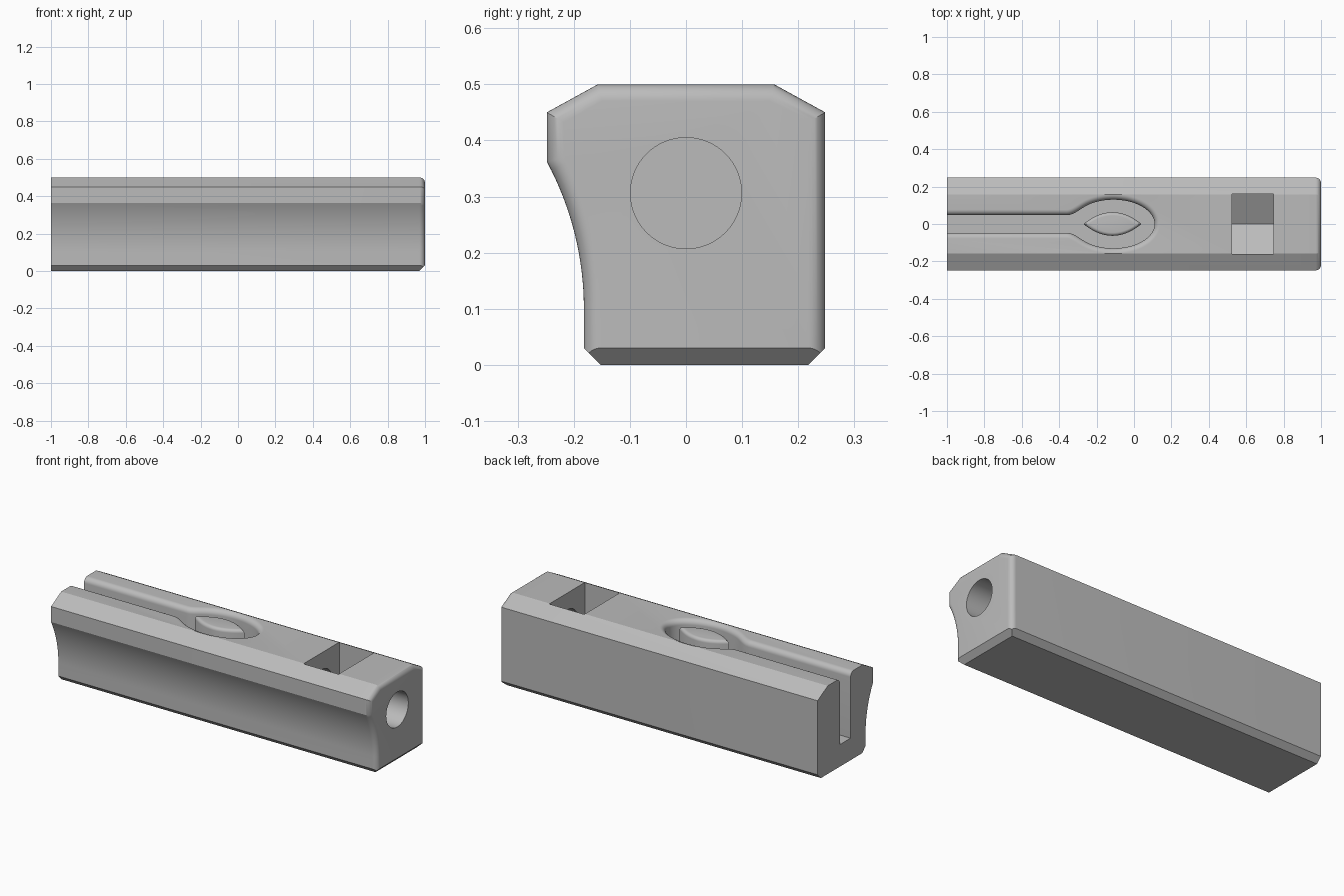
import bpy, bmesh
from math import sin, cos, pi, sqrt, asin, radians
from mathutils import Vector

cube = bpy.data.objects.get("Cube")
if cube:
    bpy.data.objects.remove(cube, do_unlink=True)

grey = bpy.data.materials.new("plain grey")
grey.use_nodes = True
grey.diffuse_color = (0.5, 0.5, 0.5, 1)
grey.node_tree.nodes["Principled BSDF"].inputs["Base Color"].default_value = grey.diffuse_color


def offset(points, d):
    """Move a counter-clockwise outline outward by d with mitred corners."""
    result = []
    for i, p in enumerate(points):
        e1 = (p - points[i - 1]).normalized()
        e2 = (points[(i + 1) % len(points)] - p).normalized()
        n1, n2 = Vector((e1.y, -e1.x)), Vector((e2.y, -e2.x))
        result.append(p + (n1 + n2) * d / (1 + n1.dot(n2)))
    return result


def loft(name, rings, chamfers=()):
    """Skin a stack of equal rings, close both ends, then slice off chamfers."""
    bm = bmesh.new()
    loops = [[bm.verts.new(p) for p in ring] for ring in rings]
    for a, b in zip(loops, loops[1:]):
        for i in range(len(a)):
            bm.faces.new((a[i - 1], a[i], b[i], b[i - 1]))
    bm.faces.new(loops[0][::-1])
    bm.faces.new(loops[-1])
    for co, normal in chamfers:
        bmesh.ops.bisect_plane(bm, geom=bm.verts[:] + bm.edges[:] + bm.faces[:],
                               plane_co=co, plane_no=normal, clear_outer=True)
        bmesh.ops.holes_fill(bm, edges=[e for e in bm.edges if e.is_boundary], sides=0)
    bmesh.ops.recalc_face_normals(bm, faces=bm.faces)
    mesh = bpy.data.meshes.new(name)
    bm.to_mesh(mesh)
    bm.free()
    mesh.materials.append(grey)
    obj = bpy.data.objects.new(name, mesh)
    bpy.context.collection.objects.link(obj)
    return obj


def prism_x(name, outline, x0, x1):
    return loft(name, [[(x, p[0], p[1]) for p in outline] for x in (x0, x1)])


def activate(obj):
    bpy.ops.object.select_all(action='DESELECT')
    obj.select_set(True)
    bpy.context.view_layer.objects.active = obj


# Body: side profile with a hollowed front, rounded over at the right end
top, side, waist, r = 0.5, 0.248, -0.182, 0.03
profile = [(waist, 0), (side, 0), (side, 0.45), (0.157, top), (-0.157, top), (-side, 0.45)]
lip, low = 0.362, 0.1
dy, dz = waist + side, lip - low
radius = (dy * dy + dz * dz) / (2 * dy)
sweep = asin(dz / radius)
for i in range(17):
    a = sweep * (1 - i / 16)
    profile.append((waist - radius + radius * cos(a), low + radius * sin(a)))
profile = [Vector(p) for p in profile]

rings = [[(-1, p.x, p.y) for p in profile]]
for i in range(9):
    a = pi / 2 * i / 8
    ring = offset(profile, -r * (1 - cos(a)))
    rings.append([(1 - r + r * sin(a), p.x, max(p.y, 0) if j > 1 else 0)
                  for j, p in enumerate(ring)])
c = 0.03
body = loft("body", rings, [((0, side - c, 0), (0, 1, -1)),
                            ((0, waist + c, 0), (0, -1, -1)),
                            ((1 - c, 0, 0), (1, 0, -1))])

# Channel cutter: straight slot flaring into an oval pocket
eye_x, eye_a, eye_b, slot, floor = -0.11, 0.22, 0.13, 0.047, 0.125
x0, x1 = -0.36, -0.24                      # flare start and end
u = (eye_x - x1) / eye_a
w1 = eye_b * sqrt(1 - u * u)
slope = eye_b * eye_b * (eye_x - x1) / (eye_a * eye_a * w1)
half = [(-1.1, slot)]
for i in range(12):
    t = i / 12
    half.append((x0 + (x1 - x0) * t,
                 slot + (w1 - slot) * t * t * (3 - 2 * t) + slope * (x1 - x0) * (t ** 3 - t * t)))
start = asin(w1 / eye_b)
for i in range(41):
    a = (pi - start) * (1 - i / 40)
    half.append((eye_x + eye_a * cos(a), eye_b * sin(a)))
outline = [Vector((x, -w)) for x, w in half[:-1]] + [Vector((half[-1][0], 0))]
outline += [Vector((x, w)) for x, w in reversed(half[:-1])]
rings = [[(p.x, p.y, floor) for p in outline]]
for i in range(9):
    a = pi / 2 * i / 8
    rings.append([(p.x, p.y, top - r + r * sin(a)) for p in offset(outline, r * (1 - cos(a)))])
rings.append([(x, y, top + 0.1) for x, y, z in rings[-1]])
channel = loft("channel_cutter", rings)

# Nut trap: straight walls over the lower half of a hexagon
hole_z, flat = 0.306, 0.16
point = flat * 2 / sqrt(3)
nut = prism_x("nut_trap_cutter", [(0, hole_z - point), (flat, hole_z - point / 2), (flat, 0.6),
                                  (-flat, 0.6), (-flat, hole_z - point / 2)], 0.525, 0.745)

# Round bolt hole from the right end
bolt = prism_x("bolt_hole_cutter", [(0.099 * cos(2 * pi * i / 64), hole_z + 0.099 * sin(2 * pi * i / 64))
                                    for i in range(64)], 0.3, 1.1)

for cutter in (channel, nut, bolt):
    cutter.hide_render = True
    mod = body.modifiers.new(cutter.name, 'BOOLEAN')
    mod.operation, mod.solver, mod.object = 'DIFFERENCE', 'EXACT', cutter
    activate(body)
    bpy.ops.object.modifier_apply(modifier=mod.name)
    bpy.data.objects.remove(cutter, do_unlink=True)


# Pointed oval island standing in the pocket
def lens(d, z):
    ring = []
    for sign in (-1, 1):
        for i in range(24):
            s = (i / 12 - 1) * -sign
            ring.append((-0.115 + (0.155 - 1.5 * d) * s, sign * (0.063 - d) * (1 - s * s), z))
    return ring


edge = 0.018
island = loft("island", [lens(0, floor - 0.01)] +
              [lens(edge * (1 - cos(pi / 12 * i)), top - edge + edge * sin(pi / 12 * i)) for i in range(7)])

for obj in (body, island):
    activate(obj)
    bpy.ops.object.shade_smooth_by_angle(angle=radians(25))
